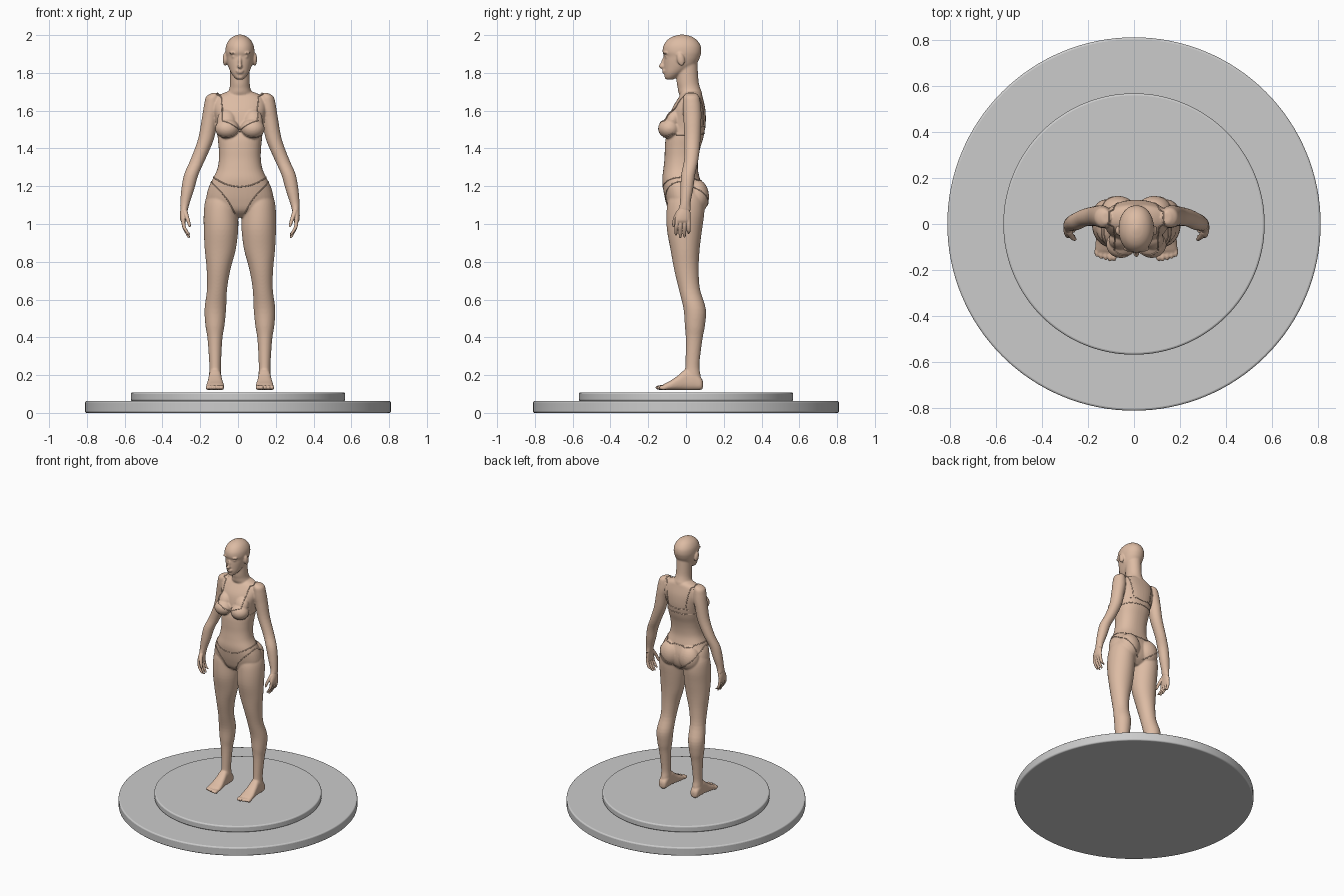
import bpy, bmesh
from math import cos, sin, pi, copysign
from mathutils import Matrix, Vector
from mathutils.bvhtree import BVHTree

OFFSET = 0.01  # the figure stands slightly right of the plinth centre
skin = bpy.data.materials.new("skin")
skin.diffuse_color = (0.72, 0.5, 0.37, 1)


def spline(pts, steps):
    """Catmull-Rom interpolation of equal-length tuples."""
    out = []
    for i in range(len(pts) - 1):
        p0, p1, p2, p3 = (pts[max(0, min(len(pts) - 1, i + k))] for k in (-1, 0, 1, 2))
        for s in range(steps):
            t = s / steps
            out.append(tuple(0.5 * (2 * b + (c - a) * t + (2 * a - 5 * b + 4 * c - d) * t * t
                       + (3 * b - a - 3 * c + d) * t ** 3) for a, b, c, d in zip(p0, p1, p2, p3)))
    return out + [tuple(pts[-1])]


def loft(bm, rings, side=1, axis='z', n=2.0, segs=40):
    """Closed skin over superellipse rings (x, y, z, r1, r2)."""
    loops = []
    for x, y, z, r1, r2 in spline(rings, 4):
        loop = []
        for k in range(segs):
            c, s = cos(2 * pi * k / segs), sin(2 * pi * k / segs)
            u = max(r1, .002) * copysign(abs(c) ** (2 / n), c)
            v = max(r2, .002) * copysign(abs(s) ** (2 / n), s)
            p = (x + u, y + v, z) if axis == 'z' else (x + u, y, z + v)
            loop.append(bm.verts.new((p[0] * side, p[1], p[2])))
        loops.append(loop)
    for a, b in zip(loops, loops[1:]):
        for k in range(segs):
            j = (k + 1) % segs
            bm.faces.new((a[k], a[j], b[j], b[k]))
    bm.faces.new(loops[0][::-1])
    bm.faces.new(loops[-1])


def blob(bm, c, r, rot=0, side=1):
    """Ellipsoid, optionally tilted about x."""
    m = (Matrix.Translation((c[0] * side, c[1], c[2])) @ Matrix.Rotation(rot, 4, 'X')
         @ Matrix.Diagonal((*r, 1)))
    bmesh.ops.create_uvsphere(bm, u_segments=24, v_segments=16, radius=1, matrix=m)


def profile(rows):
    """Rows of z, half width, front y, back y -> rings."""
    return [(0, (f + b) / 2, z, w, (b - f) / 2) for z, w, f, b in rows]


def fuse(name, bm, voxel, smooth):
    """Weld overlapping shells into one smooth skin."""
    bmesh.ops.recalc_face_normals(bm, faces=bm.faces)
    me = bpy.data.meshes.new(name)
    bm.to_mesh(me)
    bm.free()
    ob = bpy.data.objects.new(name, me)
    bpy.context.collection.objects.link(ob)
    r = ob.modifiers.new("remesh", 'REMESH')
    r.mode, r.voxel_size = 'VOXEL', voxel
    s = ob.modifiers.new("smooth", 'SMOOTH')
    s.factor, s.iterations = 0.5, smooth
    dg = bpy.context.evaluated_depsgraph_get()
    ob_mesh = bpy.data.meshes.new_from_object(ob.evaluated_get(dg))
    ob.modifiers.clear()
    ob.data = ob_mesh
    ob.data.materials.clear()
    ob.data.materials.append(skin)
    for p in ob.data.polygons:
        p.use_smooth = True
    ob.location.x = OFFSET
    return ob


# plinth: two stacked rounded discs
for name, r, z0, z1 in (("plinth_lower", .81, 0, .063), ("plinth_upper", .567, .063, .109)):
    bpy.ops.mesh.primitive_cylinder_add(vertices=128, radius=r, depth=z1 - z0, location=(0, 0, (z0 + z1) / 2))
    disc = bpy.context.object
    disc.name = name
    b = disc.modifiers.new("bevel", 'BEVEL')
    b.width, b.segments = .009, 3
    bpy.ops.object.shade_smooth_by_angle()

bm = bmesh.new()
# torso
loft(bm, profile([
    (1.71, .035, .0, .065), (1.692, .09, -.022, .082), (1.665, .13, -.042, .09),
    (1.61, .14, -.074, .102), (1.55, .128, -.09, .105), (1.5, .12, -.095, .1),
    (1.45, .117, -.108, .09), (1.4, .112, -.112, .075), (1.345, .111, -.114, .065),
    (1.29, .12, -.12, .063), (1.235, .146, -.126, .075), (1.18, .17, -.12, .092),
    (1.12, .176, -.108, .095), (1.07, .14, -.09, .08), (1.035, .05, -.05, .045)]), n=2.3)
# neck
loft(bm, profile([(1.64, .085, -.01, .08), (1.69, .066, -.038, .085), (1.72, .055, -.044, .075),
                  (1.76, .052, -.05, .066), (1.86, .052, -.05, .06)]))
# head
loft(bm, profile([
    (1.764, .014, -.1, -.07), (1.774, .028, -.11, -.05), (1.8, .047, -.115, -.01),
    (1.835, .062, -.117, .045), (1.865, .07, -.117, .066), (1.887, .074, -.116, .075),
    (1.912, .077, -.124, .081), (1.945, .073, -.119, .077), (1.975, .057, -.098, .056),
    (1.994, .033, -.066, .026), (2.003, .006, -.028, -.012)]), n=2.1)
# nose, lips, chin
blob(bm, (0, -.126, 1.836), (.013, .019, .014))
blob(bm, (0, -.119, 1.858), (.009, .013, .036), -.3)
blob(bm, (0, -.115, 1.811), (.022, .012, .007))
blob(bm, (0, -.114, 1.802), (.018, .012, .007))
blob(bm, (0, -.1, 1.779), (.02, .014, .014))
for s in (-1, 1):
    # brow, eye, ear
    blob(bm, (.032, -.108, 1.905), (.026, .013, .007), 0, s)
    blob(bm, (.031, -.1, 1.886), (.014, .013, .009), 0, s)
    blob(bm, (.079, -.028, 1.872), (.012, .02, .036), .2, s)
    # bust and buttock
    blob(bm, (.067, -.088, 1.505), (.064, .06, .053), 0, s)
    blob(bm, (.07, -.07, 1.55), (.05, .04, .06), -.4, s)
    blob(bm, (.078, .055, 1.145), (.078, .067, .092), 0, s)
    # arm
    loft(bm, [(.13, .028, 1.694, .018, .025), (.142, .028, 1.675, .036, .042),
              (.146, .03, 1.64, .042, .047), (.15, .032, 1.6, .045, .049), (.16, .034, 1.55, .043, .047),
              (.18, .034, 1.448, .042, .043), (.222, .028, 1.342, .039, .038),
              (.257, .012, 1.263, .038, .037), (.276, .004, 1.183, .034, .034),
              (.291, -.004, 1.11, .025, .028), (.296, -.008, 1.07, .019, .034)], s)
    # leg
    loft(bm, [(.085, .0, 1.19, .07, .07), (.094, .0, 1.13, .088, .095), (.1, -.003, 1.06, .091, .1),
              (.1, -.008, .97, .091, .093), (.104, -.005, .865, .082, .077), (.113, .002, .76, .063, .065),
              (.121, .018, .655, .053, .056), (.13, .046, .55, .057, .059), (.132, .047, .46, .05, .053),
              (.132, .043, .39, .039, .044), (.131, .034, .257, .031, .037), (.131, .035, .2, .032, .042),
              (.131, .04, .15, .03, .042)], s)
    # foot
    loft(bm, [(.131, .09, .15, .012, .015), (.131, .08, .154, .028, .032), (.131, .04, .172, .034, .052),
              (.131, 0, .176, .034, .056), (.131, -.04, .16, .039, .04), (.131, -.08, .146, .046, .026),
              (.131, -.115, .137, .047, .017), (.131, -.128, .133, .04, .01)], s, 'y', 2.6)
    # toes
    for i, ty in enumerate((-.136, -.138, -.134, -.128, -.12)):
        blob(bm, (.096 + .019 * i, ty, .134), (.013 if i == 0 else .0095, .026, .0135), 0, s)
body = fuse("body", bm, .005, 6)

# hands: palm, four fingers and a thumb
bm = bmesh.new()
for s in (-1, 1):
    loft(bm, [(.29, -.004, 1.115, .02, .025), (.294, -.008, 1.085, .02, .029), (.299, -.014, 1.05, .018, .038),
              (.3, -.018, 1.02, .015, .041), (.298, -.018, 1.005, .009, .036)], s)
    for i, tip in enumerate((.944, .931, .934, .952)):
        y, e = -.048 + .0205 * i, -.053 + .0225 * i
        loft(bm, [(.3, y, 1.03, .01, .01), (.297, (y + e) / 2, .99, .01, .01),
                  (.285, e, .96 if i else .965, .0092, .0092), (.271, e, tip, .007, .007),
                  (.268, e, tip - .005, .002, .002)], s, segs=16)
    loft(bm, [(.293, -.03, 1.075, .014, .015), (.283, -.05, 1.045, .012, .013), (.273, -.062, 1.015, .01, .01),
              (.266, -.066, .99, .007, .007), (.265, -.066, .984, .002, .002)], s, segs=16)
fuse("hands", bm, .003, 3)

# seams of the swimwear, draped onto the body
tree = BVHTree.FromPolygons([v.co for v in body.data.vertices], [p.vertices for p in body.data.polygons])


def seam(name, pts, side=1, r=.003):
    path = [tree.find_nearest(Vector((x * side, y, z)))[0] for x, y, z in spline(pts, 6)]
    cu = bpy.data.curves.new(name, 'CURVE')
    cu.dimensions, cu.bevel_depth, cu.bevel_resolution, cu.use_fill_caps = '3D', r, 2, True
    sp = cu.splines.new('POLY')
    sp.points.add(len(path) - 1)
    for p, q in zip(sp.points, path):
        p.co = (*q, 1)
    cu.materials.append(skin)
    ob = bpy.data.objects.new(name, cu)
    ob.location.x = OFFSET
    bpy.context.collection.objects.link(ob)


for s, tag in ((-1, "left"), (1, "right")):
    seam("strap_" + tag, [(.1, -.12, 1.555), (.108, -.09, 1.62), (.112, -.04, 1.69), (.112, .03, 1.71),
                          (.105, .09, 1.67), (.095, .12, 1.6), (.085, .12, 1.52)], s)
    seam("cup_top_" + tag, [(0, -.11, 1.5), (.03, -.14, 1.525), (.07, -.14, 1.548), (.1, -.12, 1.556)], s)
    seam("cup_under_" + tag, [(0, -.11, 1.49), (.03, -.12, 1.465), (.065, -.125, 1.45), (.1, -.11, 1.46),
                              (.125, -.07, 1.475)], s)
    seam("band_low_" + tag, [(.118, -.07, 1.472), (.12, 0, 1.472), (.09, .08, 1.475), (0, .1, 1.48)], s)
    seam("band_top_" + tag, [(.1, .09, 1.51), (.06, .11, 1.515), (0, .11, 1.51)], s)
    seam("brief_waist_" + tag, [(0, -.13, 1.195), (.06, -.125, 1.205), (.12, -.08, 1.235), (.15, -.01, 1.255),
                                (.12, .06, 1.25), (.06, .09, 1.24), (0, .09, 1.235)], s)
    seam("brief_leg_" + tag, [(.025, -.08, 1.05), (.06, -.12, 1.11), (.11, -.1, 1.18), (.15, -.03, 1.225),
                              (.155, .04, 1.2), (.11, .12, 1.13), (.05, .12, 1.08), (.02, .08, 1.06)], s)
